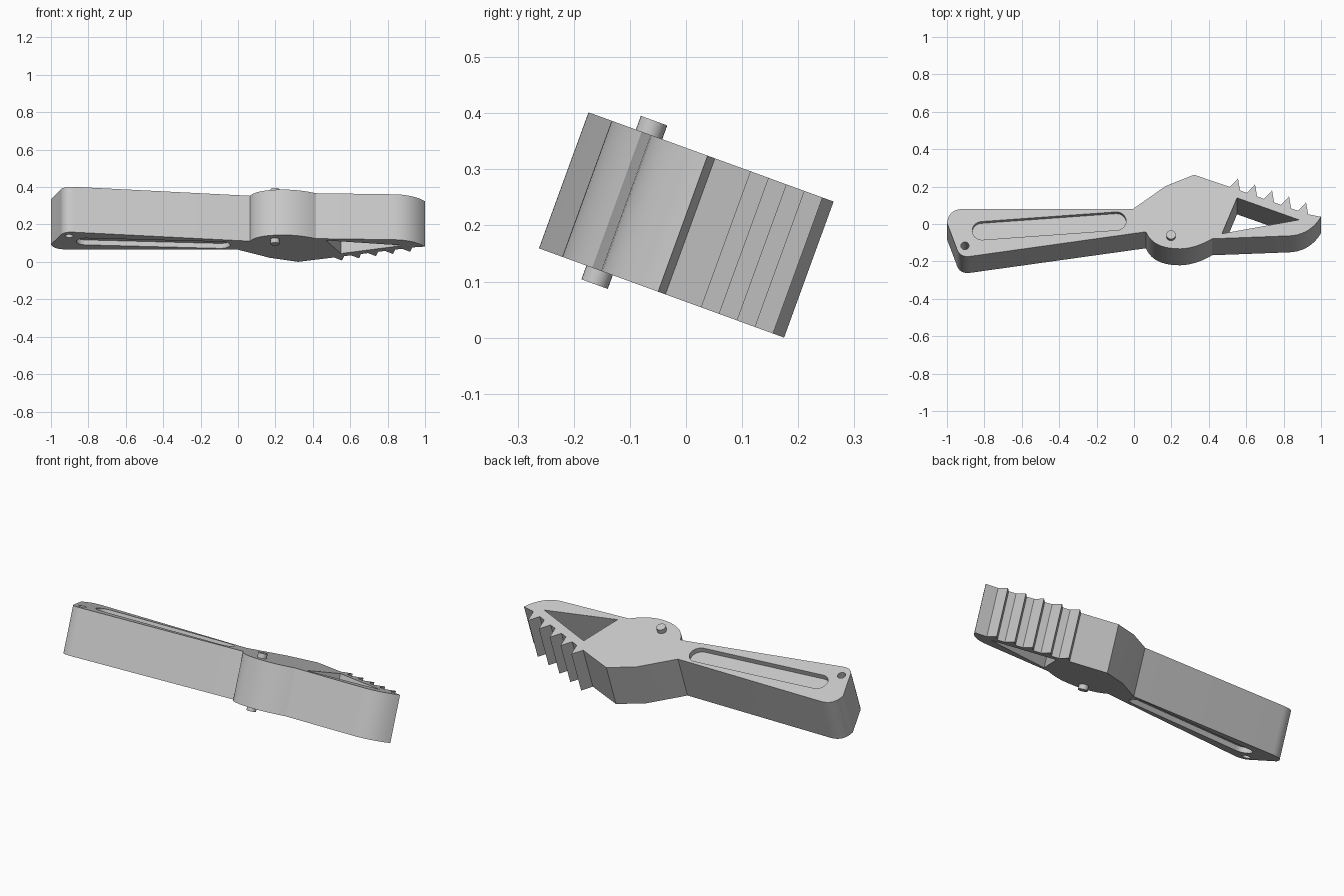
import bpy
import bmesh
import math
from mathutils import Euler, Vector

if "Cube" in bpy.data.objects:
    bpy.data.objects.remove(bpy.data.objects["Cube"])

HALF = 0.129                                  # half thickness of the body
TILT = Euler((math.radians(-20), 0, 0))
CENTRE = Vector((0, 0, 0.201))

grey = bpy.data.materials.new("plain_grey")
grey.use_nodes = True
grey.diffuse_color = (0.58, 0.58, 0.58, 1)
grey.node_tree.nodes["Principled BSDF"].inputs["Base Color"].default_value = (0.58, 0.58, 0.58, 1)


def bend(a, control, b, steps=10):
    """Points of a smooth bend from a to b."""
    a, c, b = Vector(a), Vector(control), Vector(b)
    ts = [i / steps for i in range(steps + 1)]
    return [a * (1 - t) ** 2 + c * 2 * t * (1 - t) + b * t * t for t in ts]


def arc(centre, radius, start, end, steps):
    return [(centre[0] + radius * math.cos(start + (end - start) * i / steps),
             centre[1] + radius * math.sin(start + (end - start) * i / steps))
            for i in range(steps + 1)]


def circle(centre, radius, sides=24):
    return arc(centre, radius, 0, math.tau, sides)[:-1]


def extrude(name, outline, low, high):
    """Solid prism of an outline, placed in the tilted frame."""
    bm = bmesh.new()
    face = bm.faces.new([bm.verts.new((p[0], p[1], low)) for p in outline])
    top = bmesh.ops.extrude_face_region(bm, geom=[face])["geom"]
    bmesh.ops.translate(bm, vec=(0, 0, high - low),
                        verts=[v for v in top if isinstance(v, bmesh.types.BMVert)])
    bmesh.ops.recalc_face_normals(bm, faces=bm.faces)
    mesh = bpy.data.meshes.new(name)
    bm.to_mesh(mesh)
    bm.free()
    mesh.materials.append(grey)
    obj = bpy.data.objects.new(name, mesh)
    obj.location, obj.rotation_euler = CENTRE, TILT
    bpy.context.collection.objects.link(obj)
    return obj


def select(obj):
    bpy.ops.object.select_all(action="DESELECT")
    obj.select_set(True)
    bpy.context.view_layer.objects.active = obj


def cut(obj, cutter):
    cutter.hide_render = True
    bpy.context.view_layer.update()
    mod = obj.modifiers.new("cut", "BOOLEAN")
    mod.operation, mod.solver, mod.object = "DIFFERENCE", "EXACT", cutter
    select(obj)
    bpy.ops.object.modifier_apply(modifier=mod.name)
    bpy.data.objects.remove(cutter)


def smooth(obj):
    select(obj)
    bpy.ops.object.shade_smooth_by_angle(angle=math.radians(25))


# Handle end, handle underside, hub and jaw nose
outline = bend((-0.91, 0.039), (-0.99, 0.039), (-1, -0.04))
outline += bend((-0.95, -0.18), (-0.936, -0.239), (-0.877, -0.231))
outline += bend((0.064, -0.091), (0.10, -0.188), (0.246, -0.188))
outline += bend((0.246, -0.188), (0.33, -0.186), (0.417, -0.131))[1:]
outline += bend((0.834, -0.114), (0.94, -0.108), (1, -0.006))

# Row of teeth along the jaw, from nose to hub
for i in reversed(range(5)):
    x, y = 0.556 + 0.091 * i, 0.212 - 0.034 * i
    outline += [(x + 0.011, y - 0.068), (x, y), (x - 0.043, y - 0.048)]

# Raised back of the hub
outline += [(0.321, 0.233), (0.171, 0.17), (-0.005, 0.039)]
body = extrude("handle_and_jaw", outline, -HALF, HALF)

# Triangular window and hanging hole, both right through
cut(body, extrude("jaw_window_cutter", [(0.551, 0.102), (0.47, -0.102), (0.882, -0.023)], -1, 1))
cut(body, extrude("hanging_hole_cutter", circle((-0.904, -0.171), 0.022), -1, 1))

# Shallow rounded grip recess on both faces
left, right = Vector((-0.813, -0.085)), Vector((-0.094, -0.030))
lean = math.atan2(right.y - left.y, right.x - left.x)
quarter = math.pi / 2
slot = arc(right, 0.052, lean - quarter, lean + quarter, 14)
slot += arc(left, 0.052, lean + quarter, lean + 3 * quarter, 14)
DEPTH = 0.028
for low, high in ((HALF - DEPTH, HALF + 0.1), (-HALF - 0.1, -HALF + DEPTH)):
    cut(body, extrude("grip_recess_cutter", slot, low, high))
smooth(body)

# Pivot pin heads on both faces
for name, low, high in (("upper_pin_head", HALF - 0.01, HALF + 0.026),
                        ("lower_pin_head", -HALF - 0.026, -HALF + 0.01)):
    smooth(extrude(name, circle((0.198, -0.117), 0.025), low, high))
